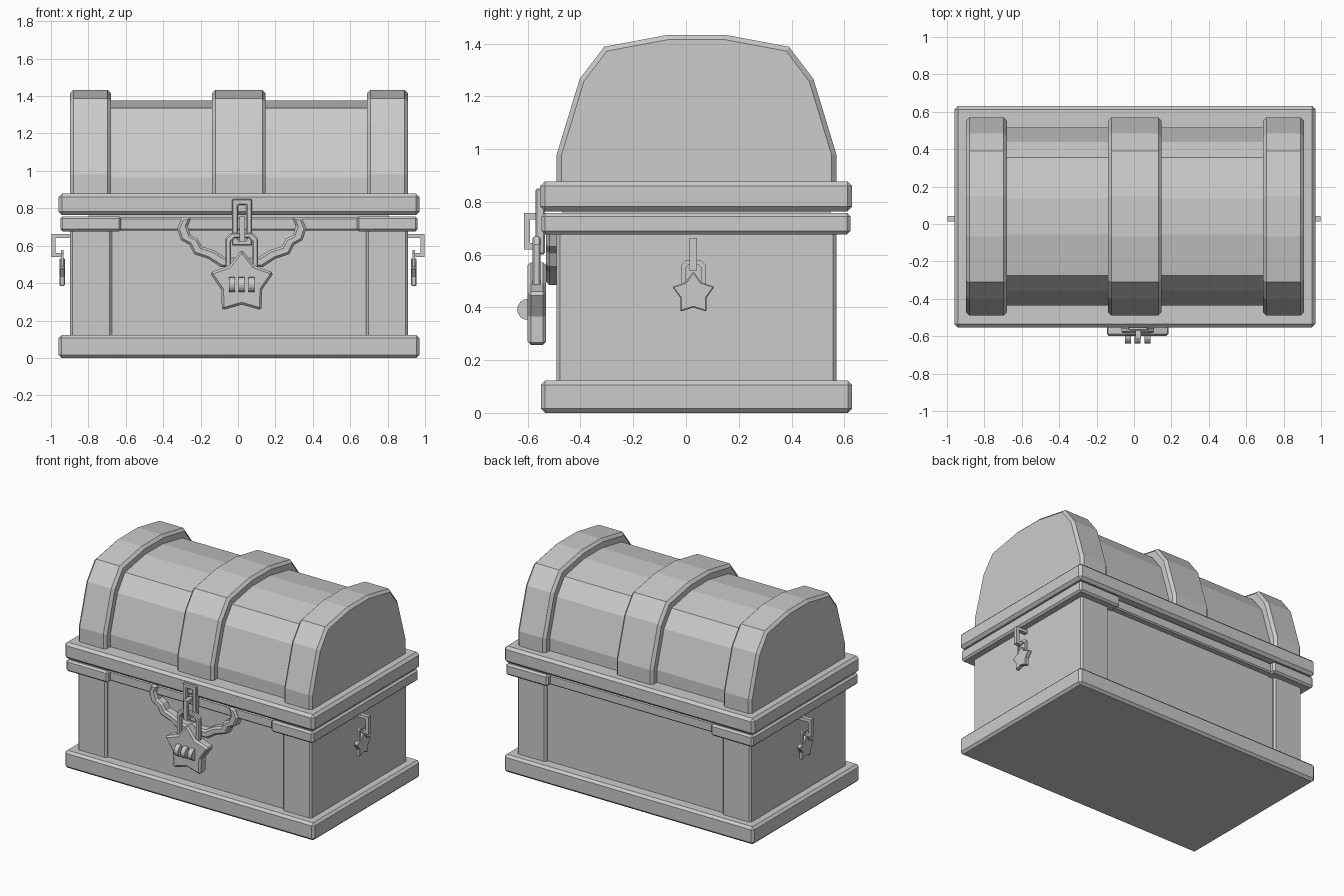
import bpy, bmesh, math

if "Cube" in bpy.data.objects:
    bpy.data.objects.remove(bpy.data.objects["Cube"], do_unlink=True)

grey = bpy.data.materials.new("plain grey")
grey.use_nodes = True
COLOUR = (0.6, 0.6, 0.6, 1)
grey.diffuse_color = COLOUR
grey.node_tree.nodes["Principled BSDF"].inputs["Base Color"].default_value = COLOUR

CX, CY = 0.005, 0.04  # centre of the chest body


def finish(name, bm, bevel):
    bmesh.ops.recalc_face_normals(bm, faces=bm.faces)
    mesh = bpy.data.meshes.new(name)
    bm.to_mesh(mesh)
    bm.free()
    mesh.materials.append(grey)
    obj = bpy.data.objects.new(name, mesh)
    bpy.context.collection.objects.link(obj)
    if bevel:
        mod = obj.modifiers.new("chamfer", 'BEVEL')
        mod.width = bevel
        mod.segments = 1
        mod.limit_method = 'ANGLE'
        mod.angle_limit = math.radians(50)
    return obj


def prism(name, pts, axis, lo, hi, bevel=0.0, hole=None):
    """Extrude a profile along x, y or z; a hole with as many points makes a frame."""
    bm = bmesh.new()

    def ring(points, t):
        place = {'x': lambda u, v: (t, u, v), 'y': lambda u, v: (u, t, v),
                 'z': lambda u, v: (u, v, t)}[axis]
        return [bm.verts.new(place(u, v)) for u, v in points]

    def bridge(a, b):
        for i in range(len(a)):
            j = (i + 1) % len(a)
            bm.faces.new((a[i], a[j], b[j], b[i]))

    a, b = ring(pts, lo), ring(pts, hi)
    bridge(a, b)
    if hole:
        c, d = ring(hole, lo), ring(hole, hi)
        bridge(c, d)
        bridge(a, c)
        bridge(b, d)
    else:
        bm.faces.new(a)
        bm.faces.new(b)
    return finish(name, bm, bevel)


def rect(u0, u1, v0, v1):
    return [(u0, v0), (u1, v0), (u1, v1), (u0, v1)]


def box(name, x0, x1, y0, y1, z0, z1, bevel=0.0):
    return prism(name, rect(x0, x1, y0, y1), 'z', z0, z1, bevel)


def star(u, v, r, inner):
    return [(u + k * math.sin(i * math.pi / 5), v + k * math.cos(i * math.pi / 5))
            for i in range(10) for k in [inner if i % 2 else r]]


def shackle(u, v0, v1, half, cut):
    """Upright loop outline with cut upper corners."""
    return [(u - half, v0), (u + half, v0), (u + half, v1 - cut),
            (u + half - cut, v1), (u - half + cut, v1), (u - half, v1 - cut)]


def hook(root, tip, z0, z1, t):
    """Square C outline from the root out to the tip."""
    s = 1 if tip > root else -1
    return [(root, z1), (tip, z1), (tip, z0), (root + s * t, z0),
            (root + s * t, z0 + t), (tip - s * t, z0 + t),
            (tip - s * t, z1 - t), (root, z1 - t)]


# Base, body and end posts
box("base", -0.96, 0.97, -0.55, 0.63, 0, 0.122, 0.016)
box("body", CX - 0.8, CX + 0.8, -0.468, 0.548, 0.1, 0.77)
for side, s in (("right", -1), ("left", 1)):
    x0, x1 = sorted((CX + s * 0.68, CX + s * 0.903))
    box(side + "_post", x0, x1, -0.49, 0.57, 0.1, 0.7, 0.012)
    x0, x1 = sorted((CX + s * 0.63, CX + s * 0.955))
    box(side + "_band_cap", x0, x1, -0.547, 0.623, 0.677, 0.757, 0.012)
box("middle_band", CX - 0.65, CX + 0.65, -0.515, 0.591, 0.682, 0.752, 0.008)

# Lid rim, vault and raised straps
box("lid_rim", -0.96, 0.97, -0.553, 0.63, 0.764, 0.878, 0.018)
half = [(0.53, 0.86), (0.53, 0.98), (0.443, 1.266), (0.35, 1.388), (0.108, 1.433)]
arch = half + [(-u, v) for u, v in reversed(half)]
outer = [(CY + u, v) for u, v in arch]
inner = [(CY + u * 0.9, 0.8 + (v - 0.8) * 0.91) for u, v in arch]
prism("lid_vault", inner, 'x', CX - 0.8, CX + 0.8)
for name, x0, x1 in (("right_strap", -0.898, -0.68), ("middle_strap", -0.138, 0.148),
                     ("left_strap", 0.69, 0.908)):
    prism(name, outer, 'x', x0, x1, 0.018)

# Scalloped trim around the lock
LX = 0.02
half = [(0.32, 0.75), (0.345, 0.69), (0.325, 0.63), (0.28, 0.605), (0.255, 0.555),
        (0.18, 0.53), (0.11, 0.485)]
trim = half + [(-u, v) for u, v in reversed(half)]
strip = trim + [(u * 0.84, 0.76 + (v - 0.76) * 0.8) for u, v in reversed(trim)]
prism("lock_trim", [(LX + u, v) for u, v in strip], 'y', -0.53, -0.46, 0.012)

# Hasp, staple and star padlock
prism("hasp", rect(-0.032, 0.076, 0.6, 0.85), 'y', -0.57, -0.535, 0.006,
      rect(0.0, 0.044, 0.632, 0.818))
prism("staple", hook(-0.545, -0.615, 0.62, 0.757, 0.024), 'x', 0.008, 0.037)
prism("padlock_shackle", shackle(LX, 0.48, 0.668, 0.088, 0.03), 'y', -0.582, -0.552, 0.006,
      shackle(LX, 0.5, 0.64, 0.058, 0.02))
prism("padlock_star", star(LX, 0.4, 0.18, 0.115), 'y', -0.6, -0.53, 0.012)
wheel = [(-0.6 + 0.04 * math.cos(i * math.pi / 8), 0.392 + 0.04 * math.sin(i * math.pi / 8))
         for i in range(16)]
for i in range(3):
    x = LX + (i - 1) * 0.053
    prism("padlock_dial", wheel, 'x', x - 0.016, x + 0.016)

# Small hanging stars on both ends
SY = 0.028
for side, s in (("right", -1), ("left", 1)):
    prism(side + "_hook", [(s * u, v) for u, v in hook(0.9, 0.997, 0.54, 0.663, 0.022)][:2]
          + [(s * 0.997, 0.54), (s * 0.95, 0.54), (s * 0.95, 0.562), (s * 0.975, 0.562),
             (s * 0.975, 0.641), (s * 0.9, 0.641)], 'y', SY - 0.014, SY + 0.014)
    x = s * 0.94
    prism(side + "_link", shackle(SY, 0.48, 0.578, 0.045, 0.016), 'x', x - 0.007, x + 0.007, 0,
          shackle(SY, 0.49, 0.562, 0.029, 0.01))
    prism(side + "_star", star(SY, 0.452, 0.084, 0.052), 'x', x - 0.014, x + 0.014, 0.004)
